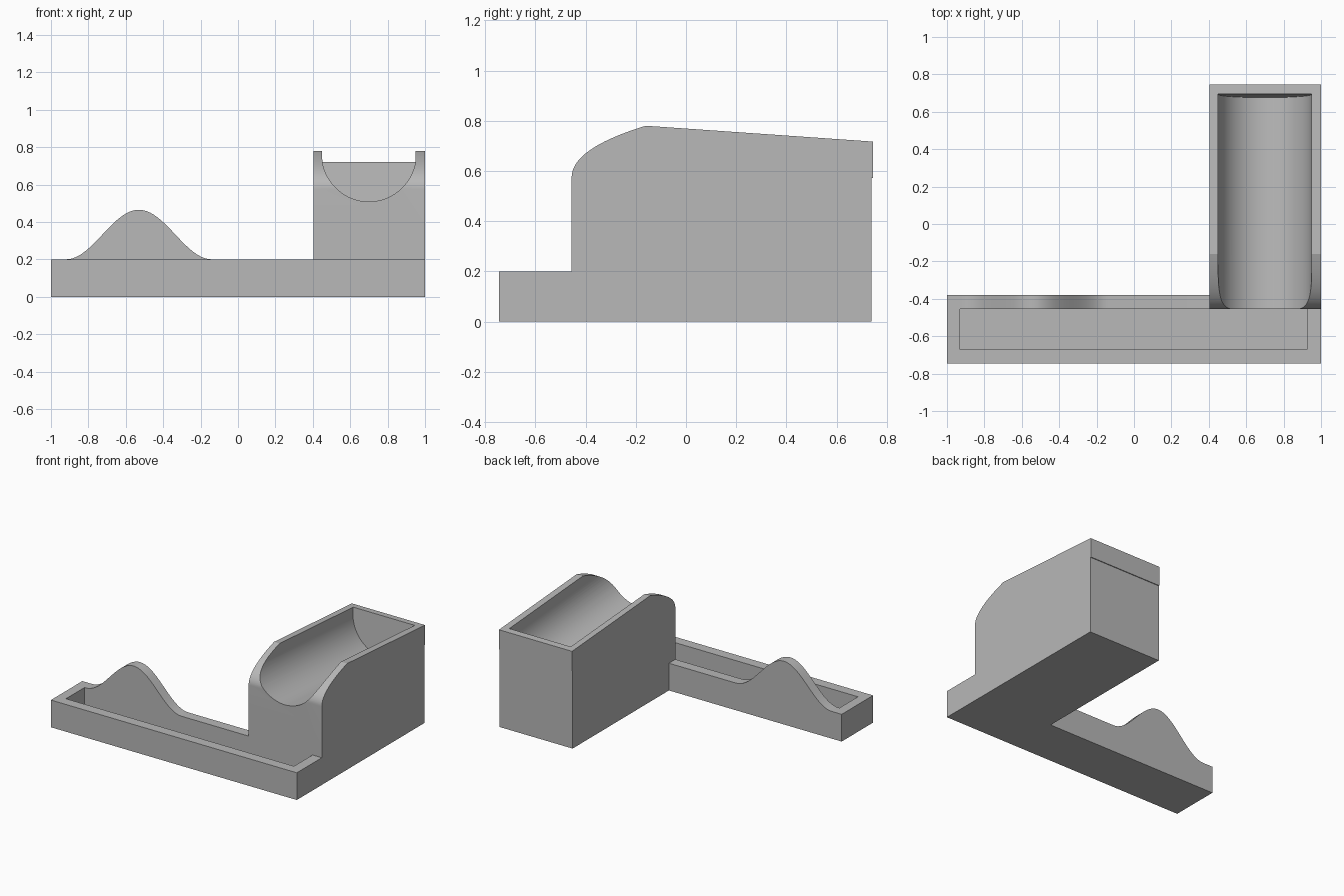
import bpy, bmesh, math

cube = bpy.data.objects.get("Cube")
if cube:
    bpy.data.objects.remove(cube, do_unlink=True)

grey = bpy.data.materials.new("plain grey")
grey.use_nodes = True
colour = (0.48, 0.48, 0.48, 1)
grey.diffuse_color = colour
grey.node_tree.nodes["Principled BSDF"].inputs["Base Color"].default_value = colour


def prism(name, points, offset):
    """Extrude a closed loop of 3D points by an offset vector."""
    bm = bmesh.new()
    face = bm.faces.new([bm.verts.new(p) for p in points])
    grown = bmesh.ops.extrude_face_region(bm, geom=[face])
    moved = [g for g in grown["geom"] if isinstance(g, bmesh.types.BMVert)]
    bmesh.ops.translate(bm, verts=moved, vec=offset)
    bmesh.ops.recalc_face_normals(bm, faces=bm.faces)
    mesh = bpy.data.meshes.new(name)
    bm.to_mesh(mesh)
    bm.free()
    mesh.materials.append(grey)
    ob = bpy.data.objects.new(name, mesh)
    bpy.context.collection.objects.link(ob)
    return ob


def box(name, x0, x1, y0, y1, z0, z1):
    loop = [(x0, y0, z0), (x1, y0, z0), (x1, y1, z0), (x0, y1, z0)]
    return prism(name, loop, (0, 0, z1 - z0))


def combine(target, other, operation):
    """Apply a boolean and remove the helper object."""
    bpy.context.view_layer.objects.active = target
    mod = target.modifiers.new(operation, "BOOLEAN")
    mod.operation, mod.solver, mod.object = operation, "EXACT", other
    bpy.ops.object.modifier_apply(modifier=mod.name)
    bpy.data.objects.remove(other, do_unlink=True)


FRONT, WALL, BACK = -0.455, -0.38, 0.745
SLOPE = -0.07

# Long low tray
body = box("tray_and_holder", -1, 1, -BACK, -0.41, 0, 0.2)

# Tray back wall with a smooth hump
steps = 40
hump = []
for i in range(steps + 1):
    t = i / steps
    hump.append((-0.92 + 0.78 * t, FRONT, 0.2 + 0.1325 * (1 - math.cos(2 * math.pi * t))))
outline = [(-1, FRONT, 0), (-1, FRONT, 0.2)] + hump + [(0.6, FRONT, 0.2), (0.6, FRONT, 0)]
combine(body, prism("back_wall", outline, (0, WALL - FRONT, 0)), "UNION")

# Tall block: rounded front shoulder, sloping top, shallow lip at the back
shoulder = []
for i in range(25):
    t = i / 24
    a, b, c = (1 - t) ** 2, 2 * t * (1 - t), t * t
    shoulder.append((0.405, (a + b) * FRONT - 0.16 * c, a * 0.575 + b * 0.69 + c * 0.78))
side = [(0.405, FRONT, 0)] + shoulder + [
    (0.405, BACK, 0.717), (0.405, BACK, 0.573), (0.405, BACK - 0.006, 0.573), (0.405, BACK - 0.006, 0)]
combine(body, prism("block", side, (0.595, 0, 0)), "UNION")

# Tray pocket
combine(body, box("pocket", -0.93, 0.925, -0.67, FRONT, 0.07, 0.4), "DIFFERENCE")

# Round-bottomed channel following the sloping top
y0, z0, radius, end = FRONT - 0.1, 0.767, 0.25, 0.693
section = []
for i in range(49):
    a = math.pi * (1 + i / 48)
    h = radius * math.sin(a)
    section.append((0.7 + radius * math.cos(a), y0 - SLOPE * h, z0 + h))
section += [(0.7 + radius, y0 - SLOPE * 0.3, z0 + 0.3), (0.7 - radius, y0 - SLOPE * 0.3, z0 + 0.3)]
length = end - y0
combine(body, prism("channel", section, (0, length, SLOPE * length)), "DIFFERENCE")

# Smooth the curves, keep the edges sharp
bpy.ops.object.select_all(action="DESELECT")
body.select_set(True)
bpy.context.view_layer.objects.active = body
bpy.ops.object.shade_smooth_by_angle(angle=math.radians(20))
